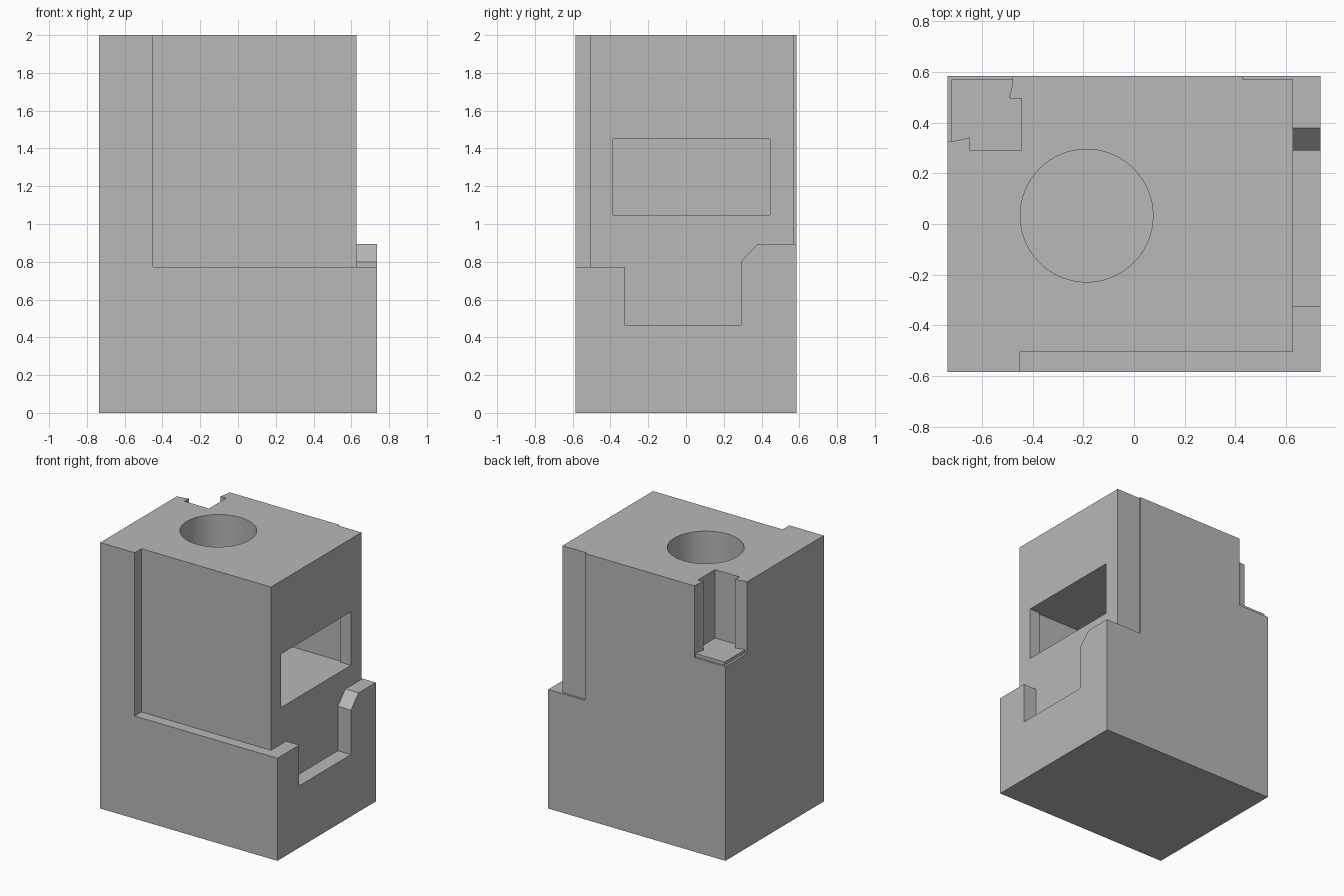
import bpy
import bmesh
from math import sin, cos, pi, radians
from mathutils import Vector

if "Cube" in bpy.data.objects:
    bpy.data.objects.remove(bpy.data.objects["Cube"])

grey = bpy.data.materials.new("plain_grey")
grey.use_nodes = True
grey.diffuse_color = (0.48, 0.48, 0.48, 1)
grey.node_tree.nodes["Principled BSDF"].inputs["Base Color"].default_value = grey.diffuse_color


def prism(name, points, offset):
    """Extrude a closed outline of 3D points along an offset."""
    bm = bmesh.new()
    face = bm.faces.new([bm.verts.new(p) for p in points])
    out = bmesh.ops.extrude_face_region(bm, geom=[face])
    moved = [g for g in out["geom"] if isinstance(g, bmesh.types.BMVert)]
    bmesh.ops.translate(bm, verts=moved, vec=Vector(offset))
    bmesh.ops.recalc_face_normals(bm, faces=bm.faces)
    mesh = bpy.data.meshes.new(name)
    bm.to_mesh(mesh)
    bm.free()
    mesh.materials.append(grey)
    obj = bpy.data.objects.new(name, mesh)
    bpy.context.collection.objects.link(obj)
    return obj


def box(name, x0, x1, y0, y1, z0, z1):
    outline = [(x0, y0, z0), (x1, y0, z0), (x1, y1, z0), (x0, y1, z0)]
    return prism(name, outline, (0, 0, z1 - z0))


W, D, H = 0.737, 0.585, 2.0
body = box("block_body", -W, W, -D, D, 0, H)
cutters = []

# Shallow steps on the front and back faces
cutters.append(box("front_step", -0.45, 1, -1, -0.505, 0.772, 2.2))
cutters.append(box("back_step", 0.43, 1, 0.57, 1, 0.895, 2.2))

# Stepped relief with a chamfered notch on the right-hand side
relief = [(-1, 0.772), (-0.325, 0.772), (-0.325, 0.465), (0.29, 0.465),
          (0.29, 0.80), (0.38, 0.895), (1, 0.895), (1, 2.2), (-1, 2.2)]
cutters.append(prism("side_relief", [(0.628, y, z) for y, z in relief], (1, 0, 0)))

# Corner pocket: a round corner bite joined to a square bite
R = 0.258


def arc(a0, a1, n=6):
    angles = [radians(a0 + (a1 - a0) * i / n) for i in range(n + 1)]
    return [(-W + R * cos(a), D + R * sin(a)) for a in angles]


pocket = ([(-1, 1), (-1, D - R)] + arc(-90, -70)
          + [(-0.648, 0.29), (-0.445, 0.29), (-0.445, 0.495)]
          + arc(-20, 0) + [(-W + R, 1)])
cutters.append(prism("corner_pocket", [(x, y, 1.485) for x, y in pocket], (0, 0, 1)))
cutters.append(box("pocket_rim_side", -1, -0.72, D - R, 1, 1.46, 1.6))
cutters.append(box("pocket_rim_back", -1, -W + R, 0.57, 1, 1.46, 1.6))

# Side window, the chamber behind it and the round shaft from the top
cutters.append(box("window", 0.5, 1, -0.387, 0.445, 1.048, 1.45))
cutters.append(box("chamber", -0.45, 0.54, -0.402, 0.46, 1.048, 1.45))
ring = [(-0.187 + 0.262 * cos(2 * pi * i / 64), 0.033 + 0.262 * sin(2 * pi * i / 64), 1.3)
        for i in range(64)]
cutters.append(prism("round_shaft", ring, (0, 0, 1)))

# Carve each cutter out of the body
bpy.context.view_layer.objects.active = body
for cutter in cutters:
    cutter.hide_render = True
    mod = body.modifiers.new(cutter.name, "BOOLEAN")
    mod.operation = "DIFFERENCE"
    mod.solver = "EXACT"
    mod.object = cutter
    bpy.ops.object.modifier_apply(modifier=mod.name)
    bpy.data.objects.remove(cutter)

bpy.ops.object.select_all(action="DESELECT")
body.select_set(True)
bpy.ops.object.shade_smooth_by_angle(angle=radians(15))
